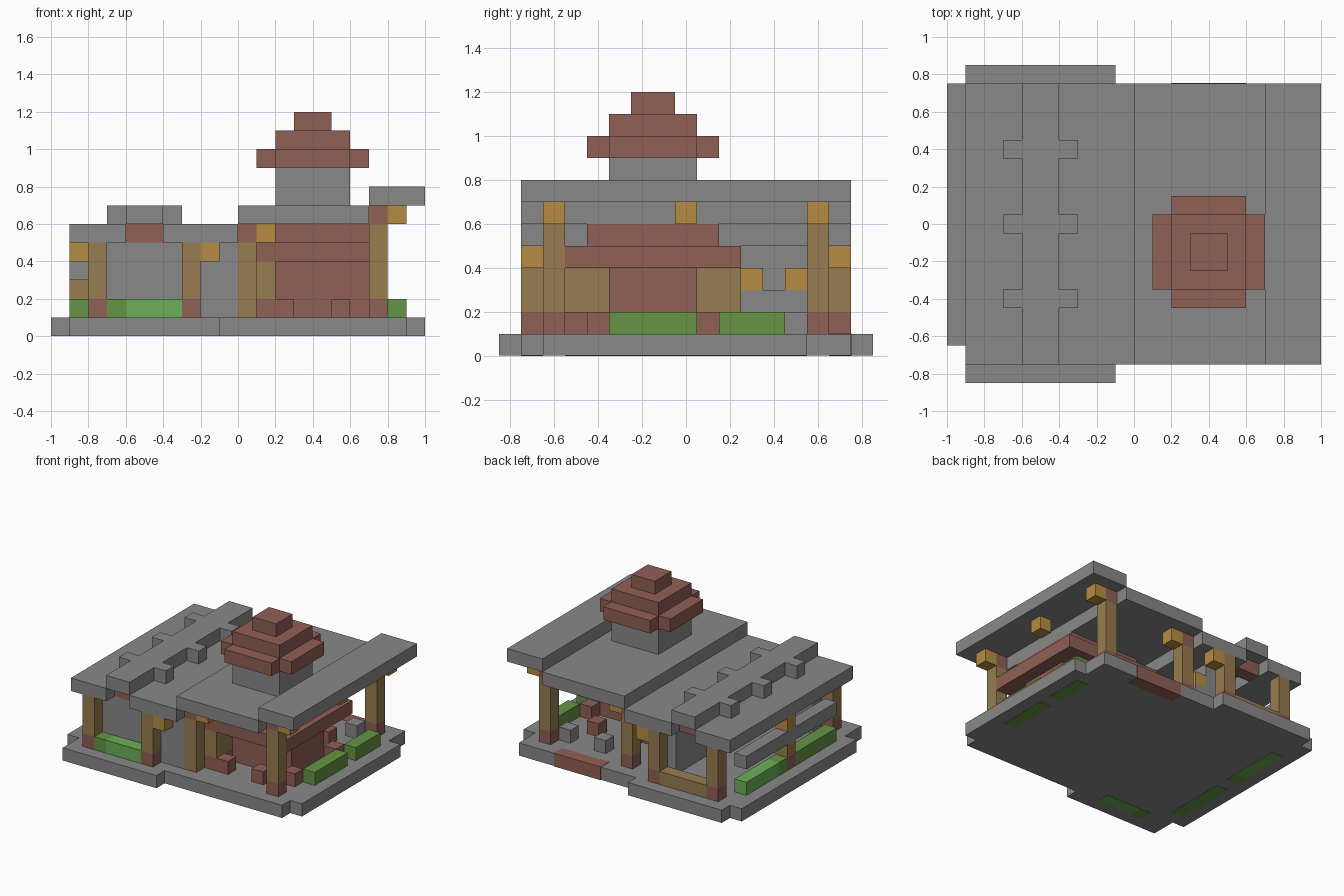
import bpy
import bmesh
from mathutils import Matrix, Vector

if "Cube" in bpy.data.objects:
    bpy.data.objects.remove(bpy.data.objects["Cube"])


def material(name, rgb):
    m = bpy.data.materials.new(name)
    m.use_nodes = True
    m.diffuse_color = (*rgb, 1)
    m.node_tree.nodes["Principled BSDF"].inputs["Base Color"].default_value = (*rgb, 1)
    return m


stone = material("stone grey", (0.25, 0.25, 0.25))
brick = material("brick red", (0.28, 0.115, 0.092))
timber = material("timber brown", (0.31, 0.2, 0.082))
lamp = material("lamp orange", (0.47, 0.265, 0.057))
leaf = material("leaf green", (0.13, 0.3, 0.057))
fresh = material("fresh green", (0.15, 0.43, 0.1))


def blocks(name, mat, *boxes):
    """One object made of boxes, each given as x, y and z ranges."""
    bm = bmesh.new()
    for xs, ys, zs in boxes:
        lo, hi = Vector((xs[0], ys[0], zs[0])), Vector((xs[1], ys[1], zs[1]))
        place = Matrix.Translation((lo + hi) / 2) @ Matrix.Diagonal((*(hi - lo), 1))
        bmesh.ops.create_cube(bm, size=1, matrix=place)
    me = bpy.data.meshes.new(name)
    bm.to_mesh(me)
    bm.free()
    me.materials.append(mat)
    ob = bpy.data.objects.new(name, me)
    bpy.context.collection.objects.link(ob)
    return ob


def cell(v):
    return (v, v + 0.1)


def post(name, x, y, top, foot=True, cap=False):
    """Timber post with optional brick foot and brick cap."""
    low = 0.2 if foot else 0.1
    blocks(name, timber, (cell(x), cell(y), (low, top)))
    if foot:
        blocks(name + "_foot", brick, (cell(x), cell(y), (0.1, 0.2)))
    if cap:
        blocks(name + "_cap", brick, (cell(x), cell(y), cell(top)))


FLOOR = (0.002, 0.1)  # inlays reach just below the paving

# Paved base and door step
blocks("base", stone,
       ((-0.9, 0.9), (-0.75, 0.75), FLOOR),
       ((-0.9, -0.1), (-0.85, -0.75), FLOOR),
       ((-0.9, -0.1), (0.75, 0.85), FLOOR),
       ((0.9, 1.0), (-0.65, 0.55), FLOOR),
       ((-1.0, -0.9), (-0.65, 0.75), FLOOR))
blocks("door_step", brick, ((0.2, 0.6), (0.65, 0.753), (0, 0.102)))

# Planted hedges
HEDGE = (0, 0.2)
blocks("right_hedges", leaf,
       ((0.8, 0.9), (-0.35, 0.05), HEDGE), ((0.8, 0.9), (0.15, 0.45), HEDGE))
blocks("left_hedge_dark", leaf,
       ((-0.9, -0.8), (-0.55, -0.05), HEDGE), ((-0.9, -0.8), (0.05, 0.15), HEDGE))
blocks("left_hedge_light", fresh, ((-0.9, -0.8), (0.15, 0.55), HEDGE))
blocks("front_hedge_dark", leaf, ((-0.7, -0.6), (-0.75, -0.65), HEDGE))
blocks("front_hedge_light", fresh, ((-0.6, -0.3), (-0.75, -0.65), HEDGE))
blocks("back_bench", timber, ((-0.7, -0.3), (0.65, 0.75), (0.1, 0.2)))

# Posts and lamps, front and back
for side, y_low, y_high in (("front", -0.75, -0.65), ("back", 0.65, 0.55)):
    post(side + "_left_post", -0.8, y_low, 0.5)
    post(side + "_inner_post", -0.3, y_low, 0.5)
    post(side + "_middle_post", 0.0, y_high, 0.5, foot=side == "back", cap=True)
    post(side + "_right_post", 0.7, y_high, 0.6, cap=True)
    blocks(side + "_lamps", lamp,
           (cell(-0.2), cell(y_low), cell(0.4)),
           (cell(0.1), cell(y_high), cell(0.5)),
           (cell(0.8), cell(y_high), cell(0.6)))
blocks("right_lamp", lamp, (cell(0.8), cell(-0.05), cell(0.6)))

# Left side post and rail
post("left_side_post", -0.9, -0.05, 0.3)
blocks("left_rail", stone, (cell(-0.9), (-0.55, 0.55), cell(0.3)))
blocks("left_side_lamp", lamp, (cell(-0.9), cell(-0.05), cell(0.4)))

# Walls, counter and its lamps
blocks("walls", stone,
       ((-0.7, 0.0), (-0.65, -0.55), (0.1, 0.5)),
       ((-0.3, -0.2), (-0.55, 0.55), (0.1, 0.5)))
blocks("counter", stone, (cell(-0.2), (0.25, 0.55), (0.1, 0.3)))
blocks("counter_lamps", lamp, *[(cell(-0.2), cell(y), cell(0.3)) for y in (0.25, 0.45)])

# Left roof with a raised ridge and cross caps
blocks("left_roof", stone,
       ((-0.9, -0.6), (-0.75, 0.75), (0.5, 0.6)),
       ((-0.4, 0.0), (-0.75, 0.75), (0.5, 0.6)))
blocks("ridge", stone, ((-0.6, -0.4), (-0.75, 0.75), (0.6, 0.7)),
       *[(xs, cell(y), (0.6, 0.7)) for y in (-0.45, -0.05, 0.35)
         for xs in ((-0.7, -0.6), (-0.4, -0.3))])
blocks("ridge_beams", brick, *[((-0.6, -0.4), cell(y), cell(0.5)) for y in (-0.65, 0.55)])

# Right roof in two steps
blocks("right_roof", stone,
       ((0.0, 0.7), (-0.75, 0.75), (0.6, 0.7)),
       ((0.7, 1.0), (-0.75, 0.75), (0.7, 0.8)))

# Hearth, screen and stepped hood
blocks("hearth", brick, ((0.2, 0.7), (-0.35, 0.05), (0.1, 0.4)))
blocks("hearth_screen", timber, ((0.1, 0.2), (-0.55, 0.25), (0.2, 0.4)))
blocks("screen_foot", brick, ((0.1, 0.2), (-0.55, 0.25), (0.1, 0.2)))
blocks("hood", brick,
       ((0.0, 0.8), (-0.55, 0.25), (0.4, 0.5)),
       ((0.1, 0.7), (-0.45, 0.15), (0.5, 0.6)))

# Chimney and its stepped cap
blocks("chimney", stone, ((0.2, 0.6), (-0.35, 0.05), (0.7, 0.9)))
blocks("chimney_cap", brick,
       ((0.1, 0.7), (-0.35, 0.05), (0.9, 1.0)),
       ((0.2, 0.6), (-0.45, -0.35), (0.9, 1.0)),
       ((0.2, 0.6), (0.05, 0.15), (0.9, 1.0)),
       ((0.2, 0.6), (-0.35, 0.05), (1.0, 1.1)),
       ((0.3, 0.5), (-0.25, -0.05), (1.1, 1.2)))

# Stools around the hearth
seats = [(x, y) for x in (0.2, 0.5) for y in (-0.55, 0.25)] + [(0.7, -0.45), (0.7, 0.05)]
blocks("stools", brick, *[(cell(x), cell(y), cell(0.1)) for x, y in seats])
blocks("stone_seats", stone, *[(cell(x), cell(0.45), cell(0.1)) for x in (0.3, 0.6)])
